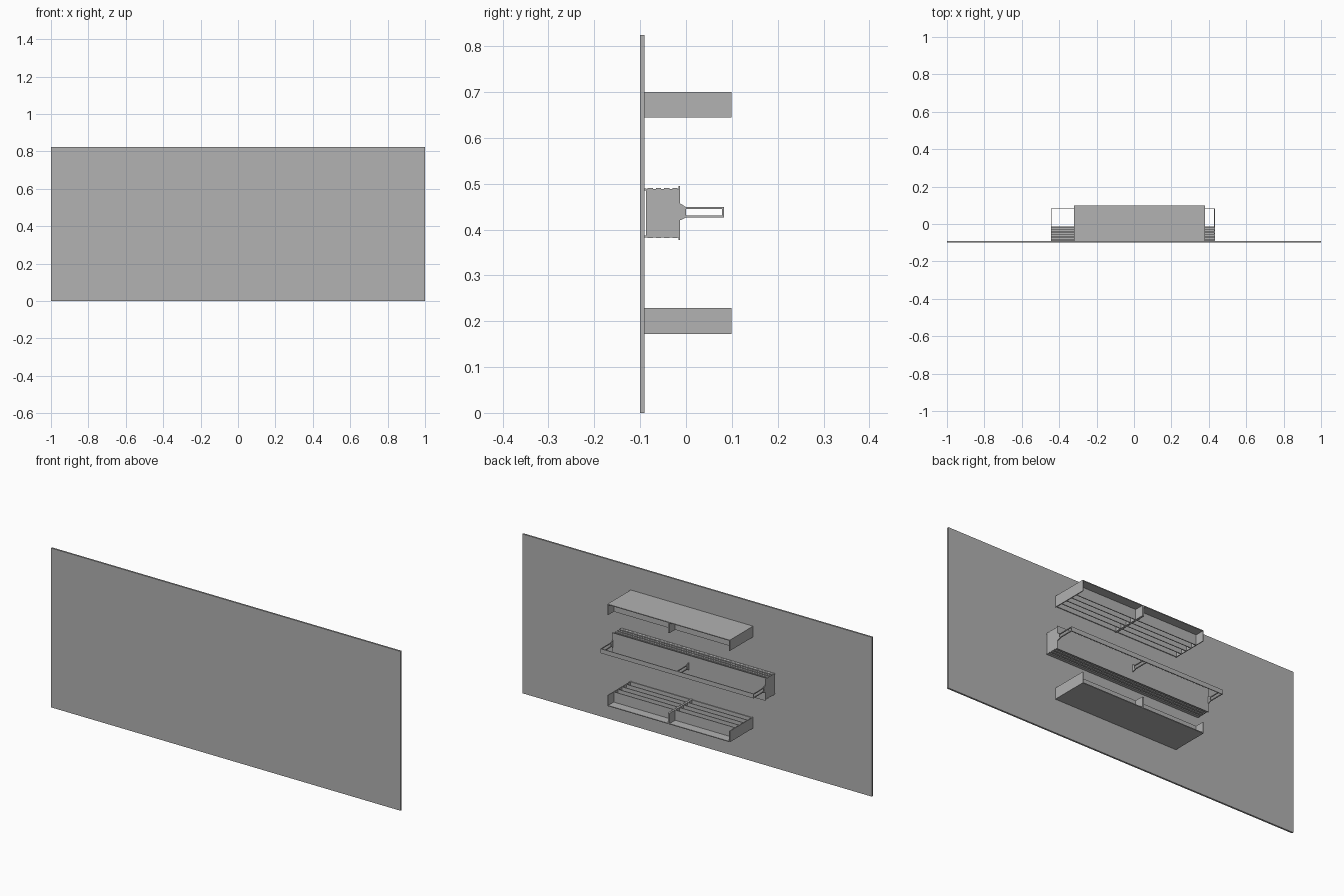
import bpy
import bmesh
from mathutils import Vector

default = bpy.data.objects.get("Cube")
if default:
    bpy.data.objects.remove(default, do_unlink=True)

grey = bpy.data.materials.new("plain_grey")
grey.use_nodes = True
colour = (0.445, 0.445, 0.445, 1)
grey.diffuse_color = colour
for node in grey.node_tree.nodes:
    if node.type == "BSDF_PRINCIPLED":
        node.inputs["Base Color"].default_value = colour


def make_object(name, bm):
    mesh = bpy.data.meshes.new(name)
    bm.normal_update()
    bm.to_mesh(mesh)
    bm.free()
    mesh.materials.append(grey)
    obj = bpy.data.objects.new(name, mesh)
    bpy.context.collection.objects.link(obj)
    return obj


def boxes(name, spans):
    """One object made of boxes, each given as x, y and z ranges."""
    bm = bmesh.new()
    for span in spans:
        low, high = (Vector(c) for c in zip(*span))
        made = bmesh.ops.create_cube(bm, size=1)["verts"]
        bmesh.ops.scale(bm, vec=high - low, verts=made)
        bmesh.ops.translate(bm, vec=(low + high) / 2, verts=made)
    return make_object(name, bm)


def around(centre, width):
    return (centre - width / 2, centre + width / 2)


# Wall panel
WALL = -0.091
boxes("wall_panel", [((-1, 1), (-0.1, WALL), (0, 0.824))])

# Two finned trays that mirror each other: the upper one opens downwards
LEFT, RIGHT, BACK, SHEET = 0.38, -0.32, 0.099, 0.004
MIDDLE = (LEFT + RIGHT) / 2
for name, bottom, top, closed_top in (("upper_tray", 0.644, 0.7, True),
                                      ("lower_tray", 0.172, 0.229, False)):
    depth, height = (WALL, BACK), (bottom, top)
    plate = (top - SHEET, top) if closed_top else (bottom, bottom + SHEET)
    boxes(name + "_plate", [((RIGHT, LEFT), depth, plate)])
    boxes(name + "_ends", [((RIGHT, RIGHT + SHEET), depth, height),
                           ((LEFT - SHEET, LEFT), depth, height)])
    boxes(name + "_divider", [(around(MIDDLE, 0.01), depth, height)])
    boxes(name + "_fins", [((RIGHT, LEFT), around(-0.085 + 0.034 * i, SHEET), height)
                           for i in range(5)])

# Central rack: slats above and below, ribs, ends and a tall back plate
X0, X1 = -0.445, 0.432
FACE = -0.013
boxes("rack_slats", [((X0, X1), around(-0.078 + 0.018 * i, 0.011), z)
                     for i in range(4)
                     for z in ((0.381, 0.386), (0.485, 0.49))])
boxes("rack_core", [((X0, X1), (-0.087, FACE), around(0.436, 0.006))])
bay = (X1 - X0 - SHEET) / 4
boxes("rack_ribs", [(around(X0 + SHEET / 2 + bay * i, SHEET), (-0.087, FACE), (0.383, 0.488))
                    for i in range(5)])
boxes("rack_wall_strips", [((X0, X1), (WALL, -0.086), around(z, SHEET))
                           for z in (0.385, 0.487)])
boxes("rack_back_plate", [((X0, X1), (FACE - 0.003, FACE), (0.377, 0.495))])

# Guard rail: paired arms, a long outer strip and wedge-shaped brackets
arms = (X0, X1 - SHEET, MIDDLE - 0.037)
LOW, HIGH = 0.426, 0.449
boxes("rail_arms", [((x, x + SHEET), (FACE, 0.083), z)
                    for x in arms
                    for z in ((LOW, LOW + SHEET), (HIGH - SHEET, HIGH))])
boxes("outer_rail", [((X0, X1), (0.079, 0.083), (LOW, HIGH))])

for label, x in zip(("right", "left", "middle"), arms):
    bm = bmesh.new()
    profile = [(FACE, 0.42), (0, LOW), (0, HIGH), (FACE, 0.457)]
    face = bm.faces.new([bm.verts.new((x, y, z)) for y, z in profile])
    side = bmesh.ops.extrude_face_region(bm, geom=[face])["geom"]
    bmesh.ops.translate(bm, vec=(SHEET, 0, 0),
                        verts=[v for v in side if isinstance(v, bmesh.types.BMVert)])
    bmesh.ops.recalc_face_normals(bm, faces=bm.faces)
    make_object(label + "_rail_bracket", bm)
